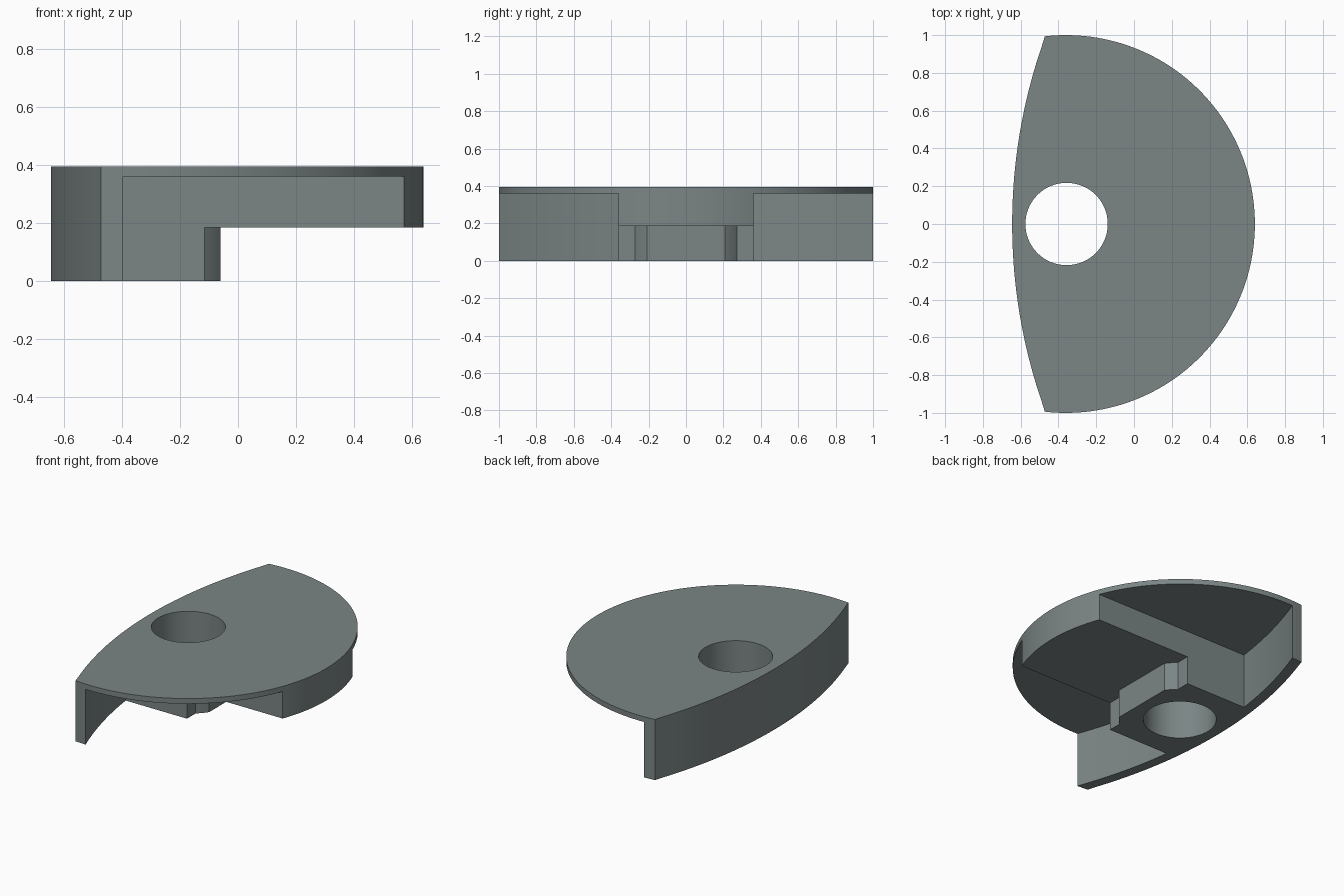
import bpy, bmesh, math

if "Cube" in bpy.data.objects:
    bpy.data.objects.remove(bpy.data.objects["Cube"])

DISC_X, DISC_R = -0.36, 1.0        # round edge
BACK_X, BACK_R = 2.26, 2.905       # shallow back arc
WALL_R = 2.838                     # inside of the back wall
TOP, PLATE_Z, STEP_Z = 0.394, 0.36, 0.185
RIB_Y = 0.36

grey = bpy.data.materials.new("slate grey")
grey.diffuse_color = (0.20, 0.235, 0.235, 1)
grey.use_nodes = True
grey.node_tree.nodes["Principled BSDF"].inputs["Base Color"].default_value = grey.diffuse_color


def arc(cx, r, a0, a1, n):
    return [(cx + r * math.cos(a0 + (a1 - a0) * i / n),
             r * math.sin(a0 + (a1 - a0) * i / n)) for i in range(n + 1)]


def prism(name, outline, z0, z1):
    """Extrude a flat outline from z0 to z1."""
    bm = bmesh.new()
    face = bm.faces.new([bm.verts.new((x, y, z0)) for x, y in outline])
    ext = bmesh.ops.extrude_face_region(bm, geom=[face])["geom"]
    bmesh.ops.translate(bm, vec=(0, 0, z1 - z0),
                        verts=[v for v in ext if isinstance(v, bmesh.types.BMVert)])
    bmesh.ops.recalc_face_normals(bm, faces=bm.faces[:])
    me = bpy.data.meshes.new(name)
    bm.to_mesh(me)
    bm.free()
    me.materials.append(grey)
    ob = bpy.data.objects.new(name, me)
    bpy.context.collection.objects.link(ob)
    return ob


# Full-height body: round edge closed by the shallow back arc
tip_x, tip_y = -0.472, 0.9937
a = math.atan2(tip_y, tip_x - DISC_X)
b = math.asin(tip_y / BACK_R)
outline = arc(DISC_X, DISC_R, -a, a, 96)
outline += arc(BACK_X, BACK_R, math.pi - b, math.pi + b, 40)[1:-1]
body = prism("cover_body", outline, 0, TOP)

cutters = []

# Pockets on both sides of the middle rib, leaving the back wall
b0, b1 = math.asin(RIB_Y / WALL_R), math.asin(1.1 / WALL_R)
pocket = arc(BACK_X, WALL_R, math.pi - b0, math.pi - b1, 20) + [(1, 1.1), (1, RIB_Y)]
for side, s in (("back", 1), ("front", -1)):
    cutters.append(prism(side + "_pocket_cutter",
                         [(x, s * y) for x, y in pocket], -0.1, PLATE_Z))

# Step under the rib, with a rounded boss left around the hole
boss_r = 0.366
c0, c1 = math.acos(0.30 / boss_r), math.acos(0.245 / boss_r)
curve = arc(DISC_X, boss_r, c0, c1, 6)
step = [(1, -0.5), (1, 0.5), (-0.115, 0.5)] + curve[::-1] + [(x, -y) for x, y in curve] + [(-0.115, -0.5)]
cutters.append(prism("step_cutter", step, -0.1, STEP_Z))

# Through hole
cutters.append(prism("hole_cutter", arc(-0.357, 0.218, 0, math.tau, 64)[:-1], -0.1, 0.5))

for c in cutters:
    m = body.modifiers.new(c.name, 'BOOLEAN')
    m.operation, m.solver, m.object = 'DIFFERENCE', 'EXACT', c

bpy.context.view_layer.objects.active = body
body.select_set(True)
for m in list(body.modifiers):
    bpy.ops.object.modifier_apply(modifier=m.name)
for c in cutters:
    bpy.data.objects.remove(c)

bpy.ops.object.select_all(action='DESELECT')
body.select_set(True)
bpy.ops.object.shade_smooth_by_angle(angle=math.radians(20))
